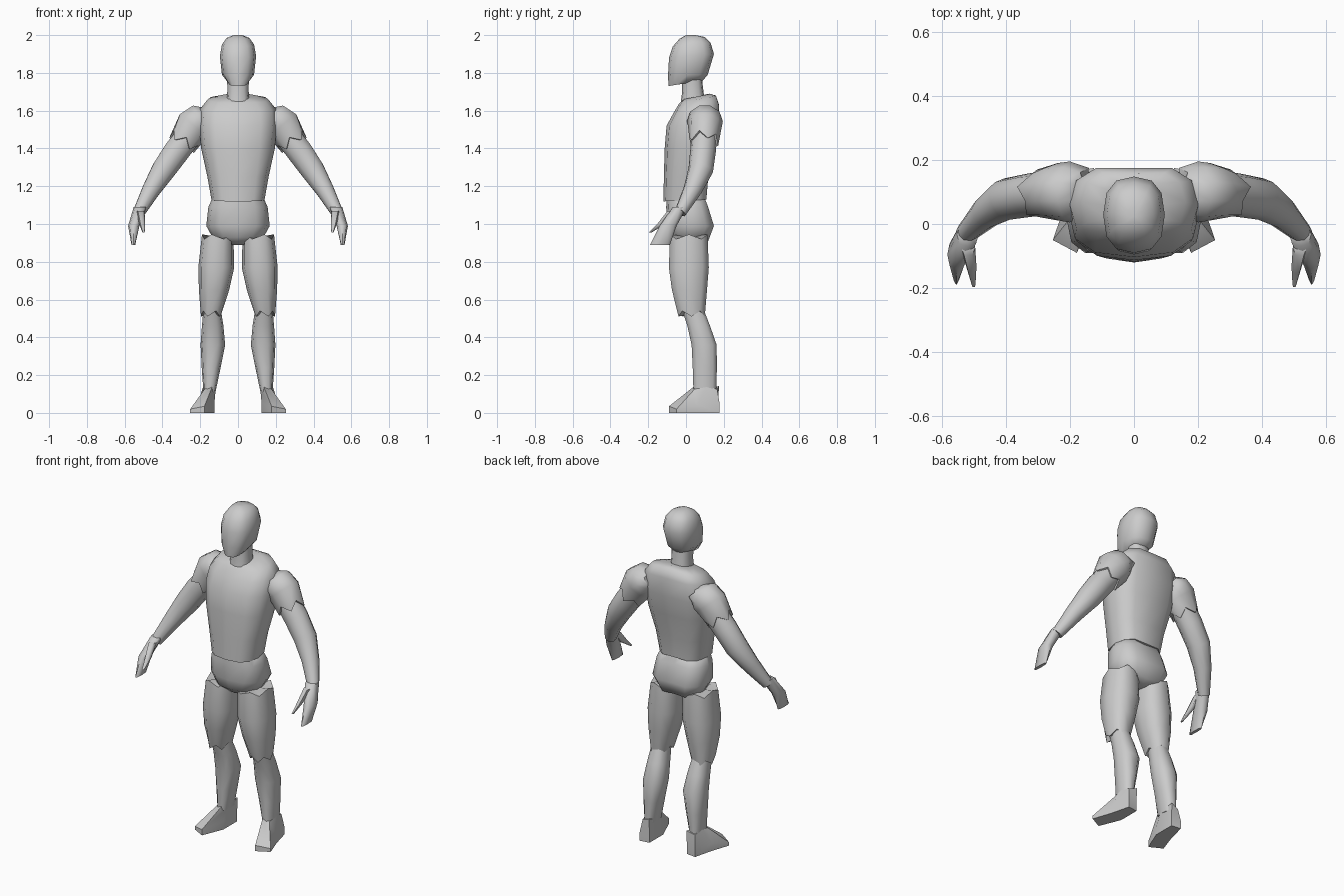
import bpy, bmesh
from math import sin, cos, pi, radians
from mathutils import Vector

cube = bpy.data.objects.get("Cube")
if cube:
    bpy.data.objects.remove(cube, do_unlink=True)

grey = bpy.data.materials.new("light grey")
grey.use_nodes = True
grey.diffuse_color = (0.6, 0.6, 0.6, 1)
grey.node_tree.nodes["Principled BSDF"].inputs["Base Color"].default_value = grey.diffuse_color


def skin(name, rings, mirror=False, sharp=65):
    """Bridge equal-length rings, close both ends with fans and shade smooth."""
    bm = bmesh.new()
    flip = -1 if mirror else 1
    loops = [[bm.verts.new((p.x * flip, p.y, p.z)) for p in ring] for ring in rings]
    count = len(loops[0])
    for low, high in zip(loops, loops[1:]):
        for i in range(count):
            j = (i + 1) % count
            bm.faces.new((low[i], low[j], high[j], high[i]))
    for loop in (loops[0], loops[-1]):
        middle = bm.verts.new(sum((v.co for v in loop), Vector()) / count)
        for i in range(count):
            bm.faces.new((loop[i], loop[(i + 1) % count], middle))
    bmesh.ops.recalc_face_normals(bm, faces=bm.faces[:])
    mesh = bpy.data.meshes.new(name)
    bm.to_mesh(mesh)
    bm.free()
    mesh.materials.append(grey)
    part = bpy.data.objects.new(name, mesh)
    bpy.context.collection.objects.link(part)
    bpy.ops.object.select_all(action="DESELECT")
    part.select_set(True)
    bpy.context.view_layer.objects.active = part
    bpy.ops.object.shade_smooth_by_angle(angle=radians(sharp))
    return part


def squash(value, power):
    """Push a sine or cosine towards a boxier outline."""
    return (1 if value >= 0 else -1) * abs(value) ** power


def level_rings(sections, sides=12, power=0.8, groove=0.0):
    """Horizontal rings from (z, centre x, half width, front y, back y, rise to the back)."""
    rings = []
    for z, cx, half, front, back, rise in sections:
        ring = []
        for i in range(sides):
            a = 2 * pi * i / sides
            c, s = squash(cos(a), power), squash(sin(a), power)
            y = (front + back) / 2 + s * (back - front) / 2
            if groove and i == sides // 4:
                y -= groove
            ring.append(Vector((cx + half * c, y, z + rise * (s + 1) / 2)))
        rings.append(ring)
    return rings


def path_rings(sections, sides=10):
    """Rings square to a path, from (x, y, z, depth radius, height radius)."""
    points = [Vector(s[:3]) for s in sections]
    rings = []
    for i, (p, s) in enumerate(zip(points, sections)):
        along = (points[min(i + 1, len(points) - 1)] - points[max(i - 1, 0)]).normalized()
        u = Vector((0, 1, 0))
        u = (u - along * u.dot(along)).normalized()
        v = along.cross(u)
        rings.append([p + u * s[3] * cos(2 * pi * k / sides) + v * s[4] * sin(2 * pi * k / sides)
                      for k in range(sides)])
    return rings


def jag(rings, start=0.0, end=0.0):
    """Pull every other point of the end rings outwards for a zigzag cuff."""
    for ring, inner, size in ((rings[0], rings[1], start), (rings[-1], rings[-2], end)):
        out = (sum(ring, Vector()) - sum(inner, Vector())).normalized()
        for point in ring[::2]:
            point += out * size
    return rings


# Head, with a flat slanting underside
head = [
    (1.73, 0, 0.05, -0.093, 0.09, 0.03),
    (1.79, 0, 0.085, -0.095, 0.115, 0),
    (1.88, 0, 0.096, -0.09, 0.148, 0.02),
    (1.94, 0, 0.085, -0.07, 0.13, 0.02),
    (1.98, 0, 0.06, -0.035, 0.1, 0.01),
    (2.0, 0, 0.022, 0, 0.05, 0),
]
skin("head", level_rings(head), sharp=50)

neck = [
    (1.63, 0, 0.062, -0.03, 0.1, 0.02),
    (1.7, 0, 0.056, -0.02, 0.09, 0.02),
    (1.77, 0, 0.058, -0.02, 0.085, 0),
]
skin("neck", level_rings(neck))

# Chest tapering to the waist, with a shallow spine line
torso = [
    (1.12, 0, 0.14, -0.12, 0.12, 0.01),
    (1.25, 0, 0.162, -0.117, 0.13, 0),
    (1.4, 0, 0.195, -0.113, 0.165, 0),
    (1.52, 0, 0.205, -0.103, 0.185, 0),
    (1.59, 0, 0.2, -0.065, 0.187, 0.04),
    (1.64, 0, 0.16, -0.035, 0.17, 0.04),
    (1.66, 0, 0.09, -0.015, 0.135, 0.03),
]
skin("torso", level_rings(torso, power=0.75, groove=0.012))

# Hips with a cleft at the back
pelvis = [
    (0.89, 0, 0.05, -0.04, 0.08, 0),
    (0.93, 0, 0.13, -0.085, 0.13, -0.02),
    (0.99, 0, 0.168, -0.1, 0.162, 0),
    (1.09, 0, 0.157, -0.105, 0.13, 0),
    (1.15, 0, 0.13, -0.1, 0.105, 0),
]
skin("pelvis", level_rings(pelvis, groove=0.02))

# Limb sections for the left side
thigh = [
    (0.92, 0.108, 0.084, -0.088, 0.118, 0),
    (0.77, 0.115, 0.095, -0.095, 0.125, 0),
    (0.65, 0.127, 0.08, -0.078, 0.115, 0),
    (0.54, 0.138, 0.055, -0.045, 0.1, 0),
]
shin = [
    (0.55, 0.137, 0.046, -0.025, 0.095, 0),
    (0.46, 0.134, 0.057, 0.005, 0.13, 0),
    (0.36, 0.133, 0.065, 0.027, 0.165, 0),
    (0.24, 0.142, 0.05, 0.033, 0.166, 0),
    (0.11, 0.151, 0.032, 0.037, 0.163, 0),
]
shoulder = [
    (0.16, 0.1, 1.555, 0.075, 0.055),
    (0.2, 0.1, 1.545, 0.095, 0.095),
    (0.235, 0.1, 1.52, 0.09, 0.1),
    (0.275, 0.095, 1.455, 0.078, 0.08),
]
arm = [
    (0.25, 0.098, 1.48, 0.068, 0.07),
    (0.325, 0.09, 1.385, 0.068, 0.072),
    (0.395, 0.078, 1.285, 0.066, 0.066),
    (0.46, 0.035, 1.18, 0.05, 0.05),
    (0.525, -0.03, 1.06, 0.032, 0.033),
]
hand = [
    (1.09, 0.518, 0.034, -0.07, 0.005, 0),
    (0.99, 0.552, 0.03, -0.14, -0.05, 0),
    (0.89, 0.554, 0.01, -0.19, -0.085, 0),
]
thumb = [
    (1.07, 0.517, 0.022, -0.1, -0.045, 0),
    (1.0, 0.507, 0.016, -0.155, -0.11, 0),
    (0.955, 0.5, 0.006, -0.198, -0.18, 0),
]

# Splayed foot: heel, instep and toe corners at sole, toe top and ankle
sole = [(0.125, 0.17), (0.185, 0.178), (0.215, 0.06), (0.253, -0.05), (0.178, -0.09), (0.125, 0.04)]
ankle = [(0.13, 0.165), (0.175, 0.165), (0.188, 0.1), (0.178, 0.045), (0.14, 0.035), (0.118, 0.09)]
rises = [0.05, 0.05, 0.045, 0.02, 0.035, 0.05]
foot = [
    [Vector((x, y, 0)) for x, y in sole],
    [Vector((x, y, z)) for (x, y), z in zip(sole, rises)],
    [Vector((x, y, 0.125)) for x, y in ankle],
]
jag(foot, end=0.02)

for side in ("left", "right"):
    flip = side == "right"
    skin(side + "_thigh", jag(level_rings(thigh, 10), 0.025, 0.03), flip)
    skin(side + "_shin", jag(level_rings(shin, 10)), flip)
    skin(side + "_foot", foot, flip, 50)
    skin(side + "_shoulder", jag(path_rings(shoulder), 0.02, 0.045), flip)
    skin(side + "_arm", path_rings(arm), flip)
    skin(side + "_hand", level_rings(hand, 8), flip)
    skin(side + "_thumb", level_rings(thumb, 6), flip)
